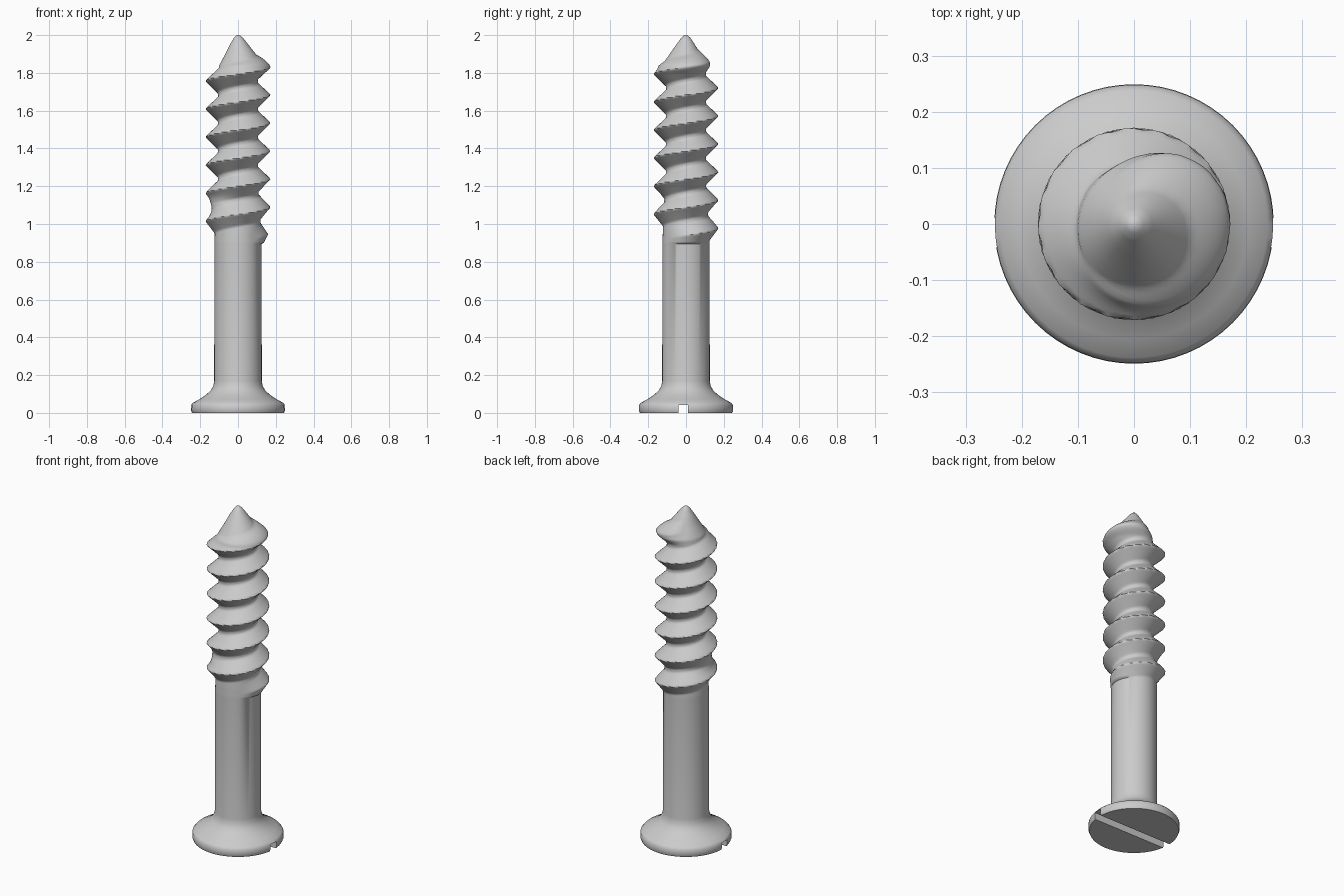
import bpy, bmesh, math

if "Cube" in bpy.data.objects:
    bpy.data.objects.remove(bpy.data.objects["Cube"])

SIDES = 64
PITCH = 0.1485
Z0 = 0.94          # height of the first thread crest on the +x side
TURNS = 6.1


def lerp_table(table, z):
    for (za, ra), (zb, rb) in zip(table, table[1:]):
        if z <= zb:
            return ra + (rb - ra) * (z - za) / (zb - za)
    return table[-1][1]


def ramp(a, b, v):
    t = min(1, max(0, (v - a) / (b - a)))
    return t * t * (3 - 2 * t)


# core radius by height: concave tip on the -x side, straight tip on the +x side
BODY = [(0.9, 0.125), (0.95, 0.123), (1.2, 0.107), (1.8, 0.105)]
NARROW = BODY + [(1.84, 0.098), (1.9, 0.066), (1.95, 0.042), (1.985, 0.022), (2.0, 0.008)]
WIDE = BODY + [(1.835, 0.145), (1.9, 0.095), (1.95, 0.055), (1.985, 0.027), (2.0, 0.008)]


def thread_radius(a, z):
    side = 0.5 + 0.5 * math.cos(a + 0.35)
    core = lerp_table(NARROW, z) * (1 - side) + lerp_table(WIDE, z) * side
    # worn, partly filled groove low on the -x side
    fill = max(0, -math.cos(a - 0.3)) ** 2 * math.exp(-((z - 1.1) / 0.05) ** 2)
    core += 0.03 * fill
    best = core
    for k in range(-1, 8):
        turn = k + a / math.tau
        fade = ramp(-0.15, 0.1, turn) * (1 - ramp(TURNS - 0.1, TURNS + 0.25, turn))
        d = abs(z - (Z0 + PITCH * turn)) / PITCH
        h = max(0, 1 - d / 0.43)
        best = max(best, core + (0.172 - core) * fade * h)
    return best


# rings: countersunk head and plain shank, then the threaded part
profile = [(0.244, 0), (0.249, 0.012), (0.248, 0.042), (0.238, 0.054), (0.205, 0.072),
           (0.17, 0.095), (0.145, 0.118), (0.131, 0.142), (0.126, 0.17), (0.125, 0.895)]
rings = [(z, lambda a, z, r=r: r) for r, z in profile]
N = 150
rings += [(0.9 + 1.1 * i / N, thread_radius) for i in range(N + 1)]

bm = bmesh.new()
loops = []
for z, radius in rings:
    loop = []
    for i in range(SIDES):
        a = math.tau * i / SIDES
        r = radius(a, z)
        loop.append(bm.verts.new((r * math.cos(a), r * math.sin(a), z)))
    loops.append(loop)
for lo, hi in zip(loops, loops[1:]):
    for i in range(SIDES):
        j = (i + 1) % SIDES
        bm.faces.new((lo[i], lo[j], hi[j], hi[i]))
bm.faces.new(loops[0][::-1])
bm.faces.new(loops[-1])
mesh = bpy.data.meshes.new("wood_screw")
bm.to_mesh(mesh)
bm.free()
screw = bpy.data.objects.new("wood_screw", mesh)
bpy.context.collection.objects.link(screw)

# driver slot across the head
bpy.ops.mesh.primitive_cube_add(size=1, location=(0, -0.015, 0))
cutter = bpy.context.object
cutter.name = "slot_cutter"
cutter.scale = (0.7, 0.052, 0.084)
cutter.hide_render = True
mod = screw.modifiers.new("slot", 'BOOLEAN')
mod.operation = 'DIFFERENCE'
mod.solver = 'EXACT'
mod.object = cutter

bpy.ops.object.select_all(action='DESELECT')
screw.select_set(True)
bpy.context.view_layer.objects.active = screw
bpy.ops.object.modifier_apply(modifier="slot")
bpy.data.objects.remove(cutter)
bpy.ops.object.shade_smooth_by_angle(angle=math.radians(50))
